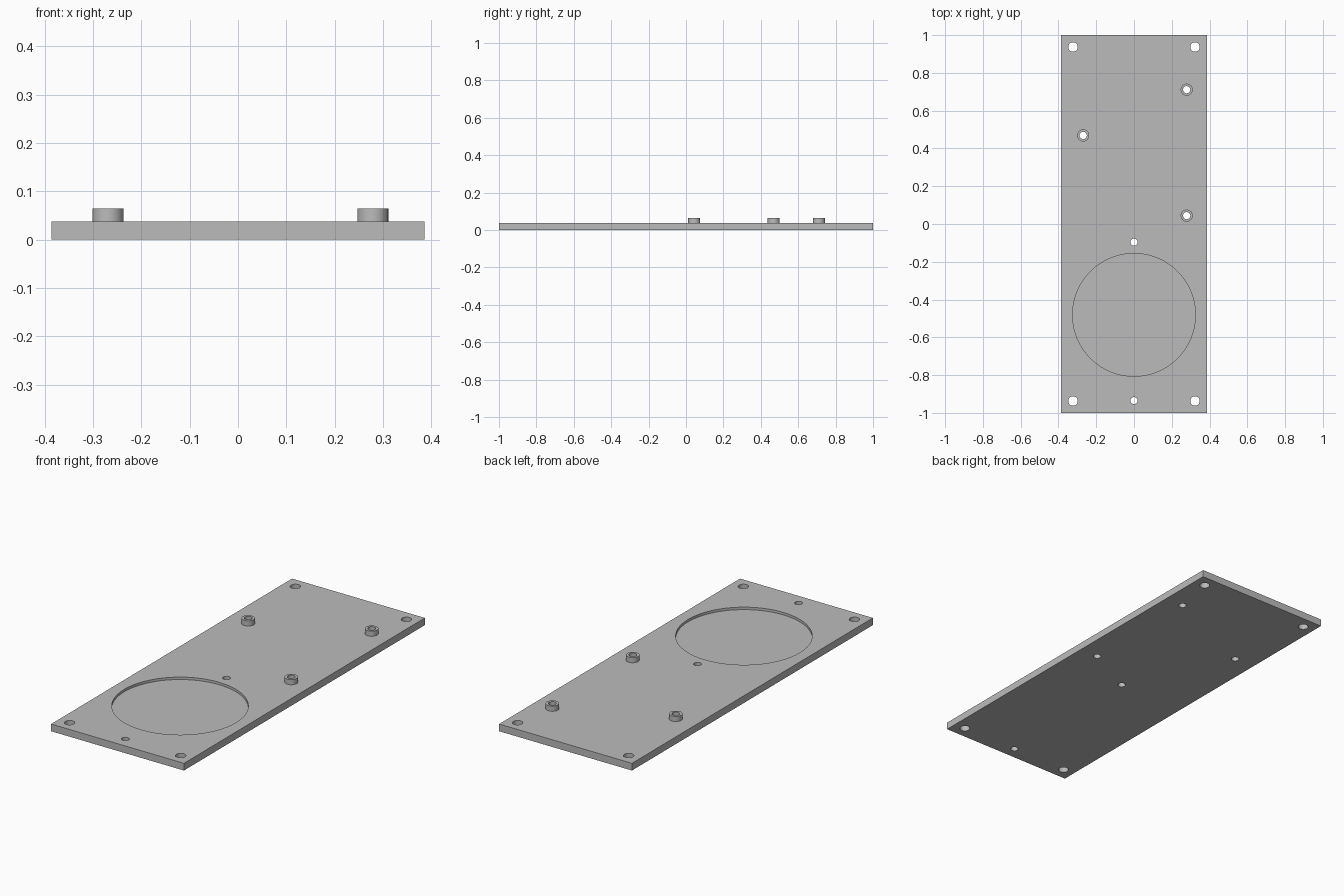
import bpy

cube = bpy.data.objects.get("Cube")
if cube:
    bpy.data.objects.remove(cube, do_unlink=True)

HALF_W, THICK, TOP = 0.386, 0.038, 0.065
STANDOFFS = [(-0.269, 0.469), (0.279, 0.711), (0.279, 0.044)]
CORNERS = [(sx * 0.323, sy * 0.937) for sx in (-1, 1) for sy in (-1, 1)]
PINS = [(0, -0.096), (0, -0.935)]

grey = bpy.data.materials.new("plain grey")
grey.use_nodes = True
colour = (0.5, 0.5, 0.5, 1)
grey.diffuse_color = colour
grey.node_tree.nodes["Principled BSDF"].inputs["Base Color"].default_value = colour


def cylinder(name, x, y, radius, z0, z1, sides=48):
    bpy.ops.mesh.primitive_cylinder_add(vertices=sides, radius=radius, depth=z1 - z0,
                                        location=(x, y, (z0 + z1) / 2))
    obj = bpy.context.object
    obj.name = name
    obj.data.materials.append(grey)
    return obj


def cut(target, x, y, radius, z0, z1, sides=48):
    """Subtract an upright cylinder from the target and discard the cutter."""
    cutter = cylinder("cutter", x, y, radius, z0, z1, sides)
    cutter.hide_render = True
    mod = target.modifiers.new("cut", 'BOOLEAN')
    mod.operation, mod.solver, mod.object = 'DIFFERENCE', 'EXACT', cutter
    bpy.context.view_layer.objects.active = target
    bpy.ops.object.modifier_apply(modifier=mod.name)
    bpy.data.objects.remove(cutter, do_unlink=True)


def smooth(obj):
    bpy.ops.object.select_all(action='DESELECT')
    obj.select_set(True)
    bpy.context.view_layer.objects.active = obj
    bpy.ops.object.shade_smooth_by_angle()


# Base plate
bpy.ops.mesh.primitive_cube_add(size=1, location=(0, 0, THICK / 2))
plate = bpy.context.object
plate.name = "base_plate"
plate.scale = (2 * HALF_W, 2, THICK)
bpy.ops.object.transform_apply(location=True, rotation=False, scale=True)
plate.data.materials.append(grey)

# Shallow round pocket, then the through holes
cut(plate, 0, -0.481, 0.325, THICK - 0.013, 0.1, 128)
for x, y in CORNERS:
    cut(plate, x, y, 0.025, -0.1, 0.1)
for x, y in PINS + STANDOFFS:
    cut(plate, x, y, 0.019, -0.1, 0.1)
smooth(plate)

# Hollow standoffs
for i, (x, y) in enumerate(STANDOFFS):
    post = cylinder(f"standoff_{i + 1}", x, y, 0.032, THICK, TOP)
    cut(post, x, y, 0.019, -0.1, 0.1)
    smooth(post)
